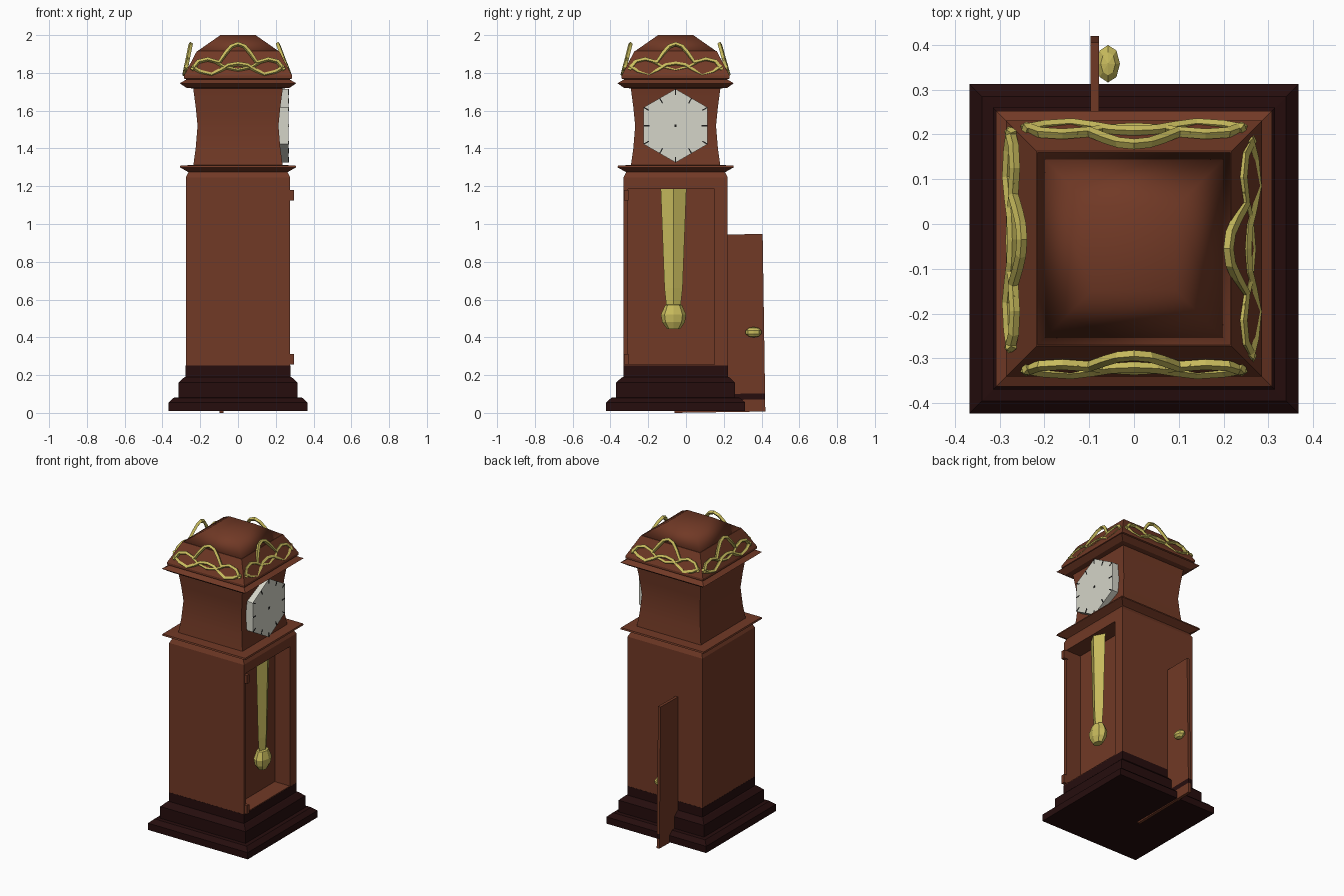
import bpy, bmesh, math
from mathutils import Matrix, Vector

if "Cube" in bpy.data.objects:
    bpy.data.objects.remove(bpy.data.objects["Cube"])

CY = -0.055  # depth centre of the case


def material(name, col):
    m = bpy.data.materials.new(name)
    m.diffuse_color = (*col, 1)
    m.use_nodes = True
    m.node_tree.nodes["Principled BSDF"].inputs["Base Color"].default_value = m.diffuse_color
    return m


WOOD = material("red_wood", (0.165, 0.041, 0.019))
DARK = material("dark_wood", (0.019, 0.004, 0.004))
BRASS = material("brass", (0.58, 0.50, 0.11))
WHITE = material("dial_white", (0.66, 0.66, 0.58))
BLACK = material("black", (0.012, 0.012, 0.012))


def finish(name, bm, *mats):
    bmesh.ops.recalc_face_normals(bm, faces=bm.faces)
    me = bpy.data.meshes.new(name)
    bm.to_mesh(me)
    bm.free()
    for m in mats:
        me.materials.append(m)
    ob = bpy.data.objects.new(name, me)
    bpy.context.collection.objects.link(ob)
    return ob


def loft(name, profile, mat, sides=4, center=(0, CY), sx=1.0, smooth=False):
    """Stack rings of (half size, z); four sides give a square."""
    bm = bmesh.new()
    k = 1 / math.cos(math.pi / sides) if sides == 4 else 1
    off = math.pi / 4 if sides == 4 and sx == 1 else 0
    k = k if off else 1
    rings = []
    for r, z in profile:
        rings.append([bm.verts.new((center[0] + sx * k * r * math.cos(off + 2 * math.pi * i / sides),
                                    center[1] + k * r * math.sin(off + 2 * math.pi * i / sides), z))
                      for i in range(sides)])
    for a, b in zip(rings, rings[1:]):
        for i in range(sides):
            j = (i + 1) % sides
            bm.faces.new((a[i], a[j], b[j], b[i]))
    bm.faces.new(rings[0][::-1])
    bm.faces.new(rings[-1])
    for f in bm.faces:
        f.smooth = smooth
    return finish(name, bm, mat)


def box_bm(lo, hi):
    bm = bmesh.new()
    bmesh.ops.create_cube(bm, size=1)
    lo, hi = Vector(lo), Vector(hi)
    for v in bm.verts:
        v.co = Vector([(lo[i] + hi[i]) / 2 + v.co[i] * (hi[i] - lo[i]) for i in range(3)])
    return bm


def stripe(bm, z0, z1, rule=lambda f: True):
    """Cut a dark band into a mesh between two heights."""
    for z in (z0, z1):
        bmesh.ops.bisect_plane(bm, geom=bm.verts[:] + bm.edges[:] + bm.faces[:],
                               plane_co=(0, 0, z), plane_no=(0, 0, 1))
    bm.normal_update()
    for f in bm.faces:
        f.material_index = int(z0 < f.calc_center_median().z < z1 and rule(f))


# Stepped plinth
loft("plinth", [(0.368, 0.01), (0.368, 0.055), (0.34, 0.08), (0.315, 0.082), (0.315, 0.16),
                (0.285, 0.188), (0.277, 0.19), (0.277, 0.25)], DARK)

# Trunk with the open pendulum recess in its +x side
trunk = loft("trunk", [(0.276, 0.25), (0.276, 1.247), (0.262, 1.275)], WOOD)
cutter = finish("recess_cutter", box_bm((0.165, -0.308, 0.255), (0.5, 0.152, 1.185)))
cutter.hide_render = True
mod = trunk.modifiers.new("recess", 'BOOLEAN')
mod.operation = 'DIFFERENCE'
mod.solver = 'EXACT'
mod.object = cutter
bpy.context.view_layer.update()
ev = trunk.evaluated_get(bpy.context.evaluated_depsgraph_get())
bm = bmesh.new()
bm.from_mesh(ev.data)
trunk.modifiers.clear()
bpy.data.objects.remove(cutter)
stripe(bm, 0.315, 0.345)
bm.to_mesh(trunk.data)
bm.free()
trunk.data.materials.clear()
for m in (WOOD, DARK):
    trunk.data.materials.append(m)

# Mouldings, waisted head and hood
loft("lower_cornice", [(0.255, 1.27), (0.272, 1.28), (0.308, 1.30), (0.305, 1.31), (0.23, 1.312)], WOOD)
head = loft("head", [(0.238, 1.30), (0.224, 1.40), (0.214, 1.52), (0.224, 1.62), (0.238, 1.725)], WOOD)
bpy.context.view_layer.objects.active = head
head.select_set(True)
bpy.ops.object.shade_smooth_by_angle(angle=math.radians(30))
loft("upper_cornice", [(0.235, 1.718), (0.272, 1.72), (0.308, 1.745), (0.272, 1.766), (0.26, 1.768)], WOOD)
loft("hood_skirt", [(0.27, 1.765), (0.286, 1.77), (0.286, 1.785), (0.218, 1.915)], WOOD)
loft("hood_cap", [(0.218, 1.913), (0.093, 2.0)], WOOD, smooth=True)

# Hexagonal dial with hour ticks
bm = bmesh.new()
bmesh.ops.create_cone(bm, cap_ends=True, segments=6, radius1=0.195, radius2=0.195, depth=0.065)
bmesh.ops.transform(bm, verts=bm.verts,
                    matrix=Matrix.Translation((0.2345, CY, 1.52)) @ Matrix.Rotation(math.pi / 2, 4, 'Y'))
zs = max(v.co.z for v in bm.verts) - 1.52
if zs < 0.19:  # keep a corner at the top
    bmesh.ops.rotate(bm, verts=bm.verts, cent=(0, CY, 1.52), matrix=Matrix.Rotation(math.pi / 6, 3, 'X'))
finish("dial", bm, WHITE)
for i in range(12):
    r = (0.169 if i % 2 else 0.195) - 0.016
    bm = box_bm((0.264, -0.003, r - 0.015), (0.269, 0.003, r + 0.015))
    bmesh.ops.rotate(bm, verts=bm.verts, cent=(0, 0, 0), matrix=Matrix.Rotation(i * math.pi / 6, 3, 'X'))
    bmesh.ops.translate(bm, verts=bm.verts, vec=(0, CY, 1.52))
    finish("hour_tick", bm, BLACK)
bm = box_bm((0.264, CY - 0.006, 1.514), (0.27, CY + 0.006, 1.526))
finish("dial_pin", bm, BLACK)

# Pendulum: ridged tapering rod and faceted bob
PC = (0.228, -0.066)
loft("pendulum_rod", [(0.068, 1.184), (0.048, 0.66), (0.036, 0.55)], BRASS, center=PC, sx=0.55)
loft("pendulum_bob", [(0.035, 0.445), (0.06, 0.48), (0.067, 0.52), (0.045, 0.57), (0.03, 0.575)],
     BRASS, sides=8, center=PC, sx=0.7)

# Hinges left on the open edge of the recess
for z0, z1 in ((0.255, 0.312), (1.125, 1.18)):
    finish("hinge", box_bm((0.262, -0.328, z0), (0.297, -0.304, z1)), WOOD)

# Detached door, passing through the case
bm = box_bm((-0.097, -0.06, 0.004), (-0.078, 0.42, 0.944))
stripe(bm, 0.068, 0.1, lambda f: f.normal.x > -0.5)
bmesh.ops.rotate(bm, verts=bm.verts, cent=(0, 0.2, 0), matrix=Matrix.Rotation(0.015, 3, 'X'))
finish("door", bm, WOOD, DARK)
bm = bmesh.new()
bmesh.ops.create_uvsphere(bm, u_segments=8, v_segments=5, radius=1)
bmesh.ops.scale(bm, verts=bm.verts, vec=(0.028, 0.044, 0.028))
bmesh.ops.translate(bm, verts=bm.verts, vec=(-0.058, 0.358, 0.427))
finish("door_knob", bm, BRASS)

# Interlaced brass crest on each side of the hood
HALVES = {
    "crest_arch": ([(-.245, 1.815), (-.21, 1.86), (-.16, 1.872), (-.10, 1.855), (-.065, 1.905),
                    (-.035, 1.94), (0, 1.953)], 0.012),
    "crest_wave": ([(-.245, 1.835), (-.20, 1.805), (-.14, 1.79), (-.09, 1.815), (-.05, 1.84),
                    (0, 1.848)], 0.012),
    "crest_lens": ([(-.13, 1.865), (-.07, 1.83), (0, 1.815)], 0.009),
}


def crest(side, angle, dist, lean, shift):
    rot = Matrix.Rotation(angle, 3, 'Z')
    for name, (half, depth) in HALVES.items():
        pts = half + [(-u, z) for u, z in half[-2::-1]]
        cu = bpy.data.curves.new(side + "_" + name, 'CURVE')
        cu.dimensions = '3D'
        cu.bevel_depth = depth
        cu.bevel_resolution = 0
        cu.use_fill_caps = True
        sp = cu.splines.new('POLY')
        sp.points.add(len(pts) - 1)
        for p, (u, z) in zip(sp.points, pts):
            co = rot @ Vector((u + shift, -dist + lean * (z - 1.78), 0))
            p.co = (co.x, co.y + CY, z, 1)
        sp.use_smooth = False
        cu.materials.append(BRASS)
        ob = bpy.data.objects.new(cu.name, cu)
        bpy.context.collection.objects.link(ob)
        bpy.ops.object.select_all(action='DESELECT')
        ob.select_set(True)
        bpy.context.view_layer.objects.active = ob
        bpy.ops.object.convert(target='MESH')


crest("front", 0, 0.282, 0.25, 0)
crest("right", math.pi / 2, 0.277, 0.38, 0)
crest("back", math.pi, 0.282, 0.28, 0)
crest("left", -math.pi / 2, 0.285, 0.2, -0.02)
